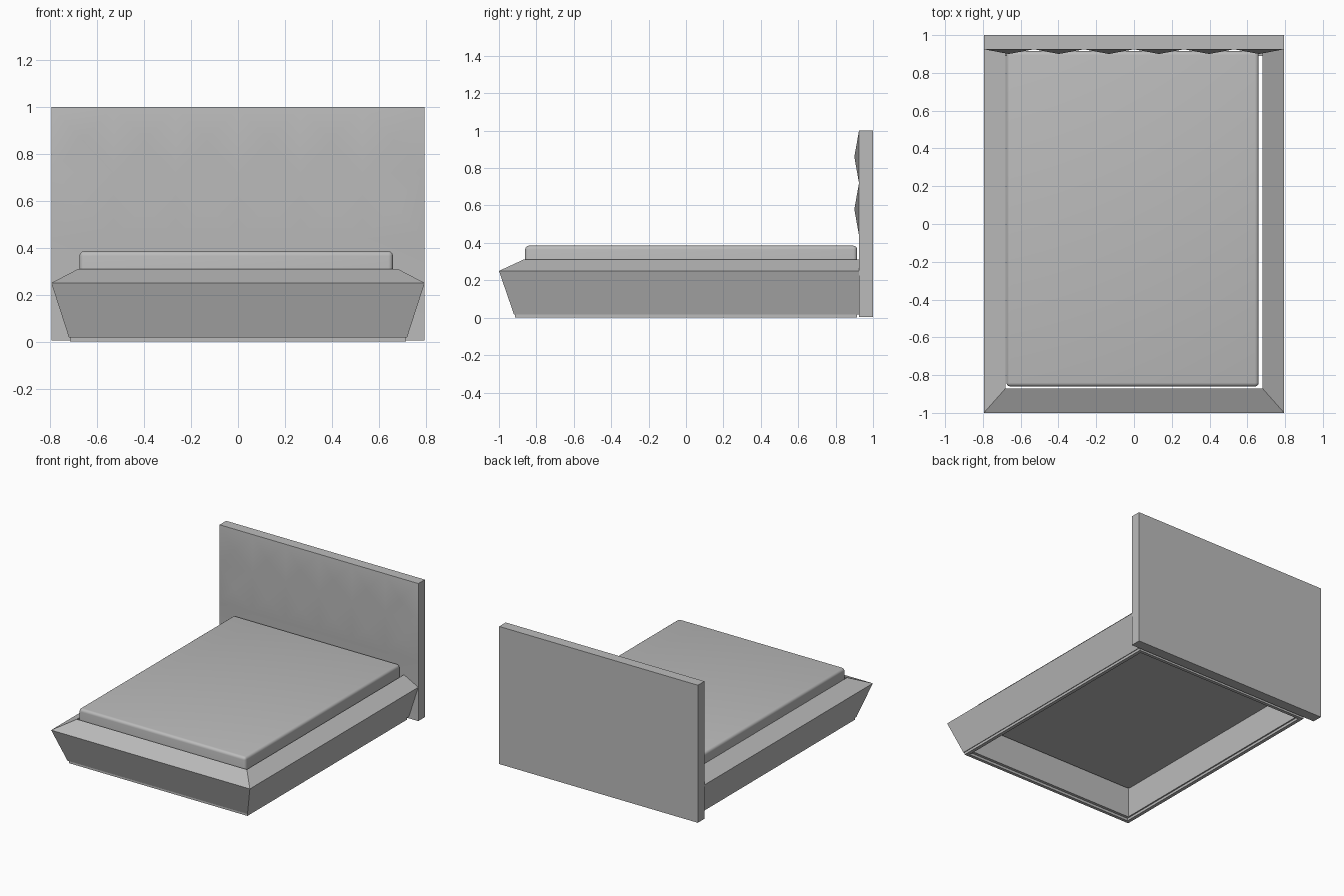
import bpy
import bmesh
from math import radians

cube = bpy.data.objects.get("Cube")
if cube:
    bpy.data.objects.remove(cube, do_unlink=True)

grey = bpy.data.materials.new("plain_grey")
grey.use_nodes = True
colour = (0.5, 0.5, 0.5, 1)
grey.diffuse_color = colour
bsdf = next(n for n in grey.node_tree.nodes if n.type == "BSDF_PRINCIPLED")
bsdf.inputs["Base Color"].default_value = colour


def finish(name, bm, smooth=False):
    """Turn a bmesh into a named, coloured object."""
    bmesh.ops.recalc_face_normals(bm, faces=bm.faces)
    mesh = bpy.data.meshes.new(name)
    bm.to_mesh(mesh)
    bm.free()
    mesh.materials.append(grey)
    obj = bpy.data.objects.new(name, mesh)
    bpy.context.collection.objects.link(obj)
    if smooth:
        bpy.ops.object.select_all(action="DESELECT")
        obj.select_set(True)
        bpy.context.view_layer.objects.active = obj
        bpy.ops.object.shade_smooth_by_angle(angle=radians(30))
    return obj


def sweep(name, profile, back, closed):
    """Sweep a (half width, front y, z) profile with mitred corners."""
    bm = bmesh.new()
    rings = []
    for side, at_back in ((-1, True), (-1, False), (1, False), (1, True)):
        ring = []
        for half, front, z in profile:
            y = front
            if at_back:
                y = -front if closed else back
            ring.append(bm.verts.new((side * half, y, z)))
        rings.append(ring)
    n = len(profile)
    pairs = list(zip(rings, rings[1:]))
    if closed:
        pairs.append((rings[-1], rings[0]))
    else:
        bm.faces.new(rings[0])
        bm.faces.new(rings[-1])
    for a, b in pairs:
        for i in range(n):
            j = (i + 1) % n
            bm.faces.new((a[i], a[j], b[j], b[i]))
    return finish(name, bm)


# Sloping three-sided bed frame
sweep("bed_frame", [(0.72, -0.92, 0.018), (0.795, -1.0, 0.25),
                    (0.68, -0.87, 0.31), (0.68, -0.87, 0.018)], 0.925, False)

# Thin plinth ring under the frame
sweep("base_plinth", [(0.715, -0.913, 0), (0.715, -0.913, 0.018),
                      (0.69, -0.89, 0.018), (0.69, -0.89, 0)], 0, True)

# Mattress with rounded top and corners
x0, x1, y0, y1, z0, z1 = -0.675, 0.66, -0.86, 0.915, 0.23, 0.385
bm = bmesh.new()
bmesh.ops.create_cube(bm, size=1)
for v in bm.verts:
    v.co.x = x1 if v.co.x > 0 else x0
    v.co.y = y1 if v.co.y > 0 else y0
    v.co.z = z1 if v.co.z > 0 else z0
edges = [e for e in bm.edges if max(v.co.z for v in e.verts) > z0 + 0.01]
bmesh.ops.bevel(bm, geom=edges, offset=0.02, segments=4, profile=0.5,
                affect="EDGES")
finish("mattress", bm, smooth=True)

# Headboard: tufted grid of low pyramids on a plain slab
cols, rows, cell_w, cell_h = 6, 2, 0.265, 0.28
face_y, back_y, bottom = 0.925, 1.0, 0.005
bm = bmesh.new()
grid = [[bm.verts.new(((c - cols / 2) * cell_w, face_y, 1 - r * cell_h))
         for c in range(cols + 1)] for r in range(rows + 1)]
grid.append([bm.verts.new((v.co.x, face_y, bottom)) for v in grid[-1]])
cells = []
for r in range(rows + 1):
    for c in range(cols):
        f = bm.faces.new((grid[r][c], grid[r + 1][c],
                          grid[r + 1][c + 1], grid[r][c + 1]))
        if r < rows:
            cells.append(f)
for v in bmesh.ops.poke(bm, faces=cells)["verts"]:
    v.co.y = face_y - 0.025
rim = [e for e in bm.edges if e.is_boundary]
new = bmesh.ops.extrude_edge_only(bm, edges=rim)["geom"]
for v in new:
    if isinstance(v, bmesh.types.BMVert):
        v.co.y = back_y
bmesh.ops.holes_fill(bm, edges=[e for e in bm.edges if e.is_boundary])
finish("headboard", bm, smooth=True)
